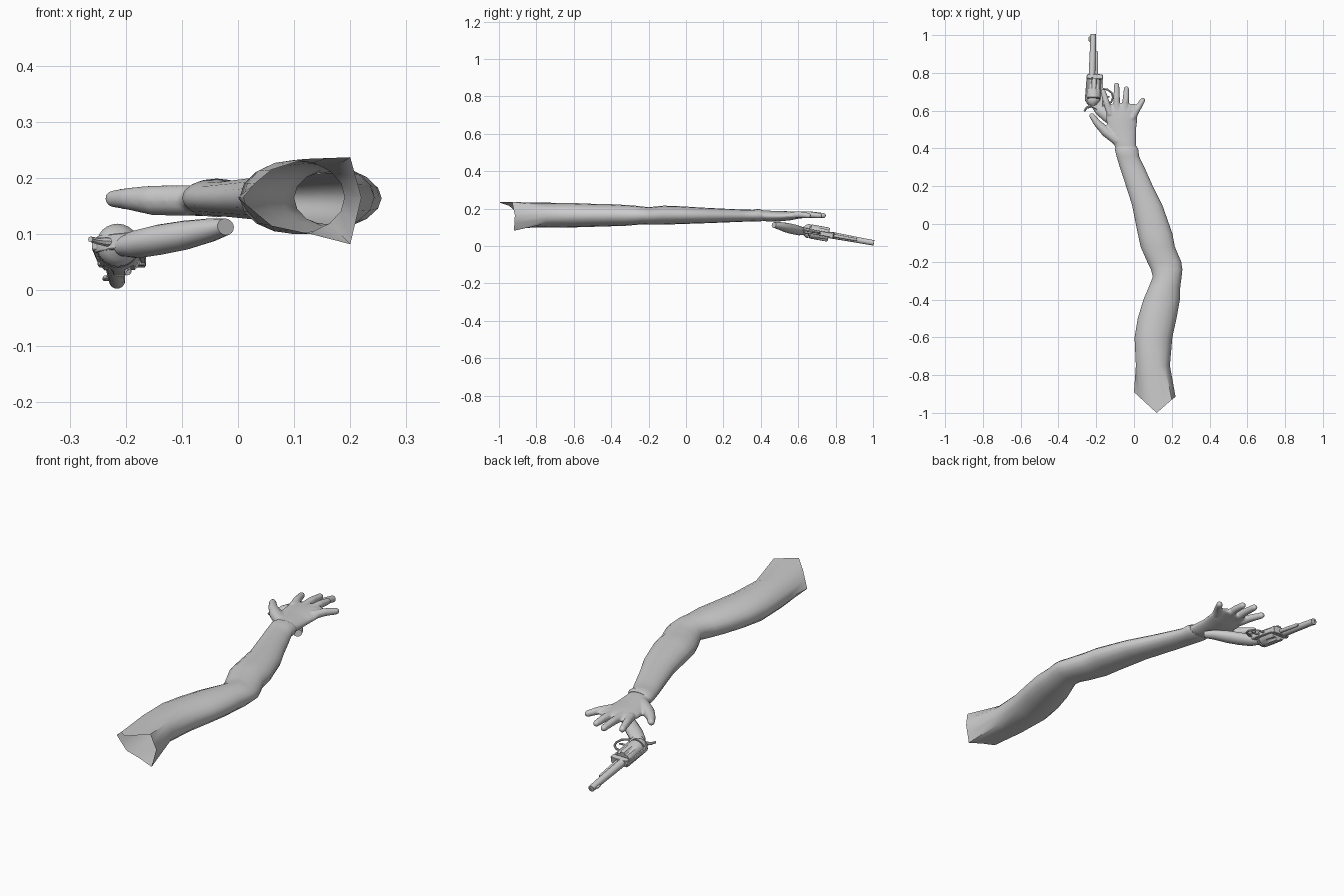
import bpy, bmesh, math
from mathutils import Vector

cube = bpy.data.objects.get("Cube")
if cube:
    bpy.data.objects.remove(cube)

grey = bpy.data.materials.new("plain grey")
grey.use_nodes = True
COL = (0.6, 0.6, 0.6, 1)
grey.diffuse_color = COL
grey.node_tree.nodes["Principled BSDF"].inputs["Base Color"].default_value = COL


def finish(name, bm, angle=40):
    bmesh.ops.recalc_face_normals(bm, faces=bm.faces)
    me = bpy.data.meshes.new(name)
    bm.to_mesh(me)
    bm.free()
    ob = bpy.data.objects.new(name, me)
    bpy.context.collection.objects.link(ob)
    me.materials.append(grey)
    bpy.ops.object.select_all(action='DESELECT')
    ob.select_set(True)
    bpy.context.view_layer.objects.active = ob
    bpy.ops.object.shade_smooth_by_angle(angle=math.radians(angle))
    return ob


def skin(bm, rings, cap_start=True, cap_end=True):
    """Bridge rings of points into a tube."""
    loops = [[bm.verts.new(p) for p in r] for r in rings]
    n = len(loops[0])
    for a, b in zip(loops, loops[1:]):
        for i in range(n):
            j = (i + 1) % n
            bm.faces.new((a[i], a[j], b[j], b[i]))
    if cap_start:
        bm.faces.new(loops[0])
    if cap_end:
        bm.faces.new(loops[-1])


def section(left, right, y, low, high, n):
    """Upright oval that fills the given width and height."""
    cx, cz = (left + right) / 2, (low + high) / 2
    return [Vector((cx + (right - left) / 2 * math.cos(t), y, cz + (high - low) / 2 * math.sin(t)))
            for t in (2 * math.pi * i / n for i in range(n))]


def tube(bm, path, n=12, wide=1.0, axis=(0, 0, 1), round_end=False):
    """Tube along (point, radius) pairs; wide stretches it across the axis."""
    pts = [Vector(p) for p, r in path]
    rad = [r for p, r in path]
    if round_end:
        t = (pts[-1] - pts[-2]).normalized()
        tip, r = pts[-1], rad[-1]
        for s in (30, 60, 82):
            pts.append(tip + t * r * math.sin(math.radians(s)))
            rad.append(r * math.cos(math.radians(s)))
    rings = []
    for i, (p, r) in enumerate(zip(pts, rad)):
        t = pts[min(i + 1, len(pts) - 1)] - pts[max(i - 1, 0)]
        side = t.cross(Vector(axis)).normalized()
        up = side.cross(t).normalized()
        rings.append([p + side * r * wide * math.cos(k) + up * r * math.sin(k)
                      for k in (2 * math.pi * j / n for j in range(n))])
    skin(bm, rings)


# Sleeve with an open, ragged shoulder end
rim = [(.22, -.915, .165), (.2, -.93, .237), (.12, -1, .234), (.06, -.945, .215),
       (0, -.89, .165), (.06, -.905, .115), (.13, -.91, .1), (.2, -.92, .082)]
rim = [Vector(p) for p in rim]
edge = []
for i, p in enumerate(rim):
    edge += [p, (p + rim[(i + 1) % 8]) / 2]
arm = [(.01, .19, -.75, .1, .232), (.003, .203, -.6, .1, .23), (.02, .225, -.5, .103, .226),
       (.05, .243, -.4, .106, .224), (.08, .245, -.33, .108, .22), (.1, .252, -.28, .112, .217),
       (.09, .256, -.24, .116, .212), (.07, .25, -.2, .114, .208), (.035, .216, -.12, .114, .216),
       (.02, .203, -.05, .117, .214), (-.01, .15, .1, .122, .205), (-.042, .1, .2, .126, .2),
       (-.075, .055, .3, .13, .195), (-.093, .026, .36, .132, .194), (-.1, .024, .39, .13, .199),
       (-.098, .015, .41, .135, .192)]
bm = bmesh.new()
skin(bm, [edge] + [section(*s, 16) for s in arm], cap_start=False)
finish("sleeve", bm, 50)

# Hand: palm, thumb and fingers fused into one skin
bm = bmesh.new()
palm = [(-.09, .015, .38, .14, .19), (-.11, .012, .43, .132, .19), (-.14, .012, .5, .132, .187),
        (-.148, .018, .56, .138, .186), (-.145, .022, .6, .146, .184), (-.12, .005, .635, .152, .178)]
skin(bm, [section(*s, 24) for s in palm])
fingers = [((-.125, .58), (-.145, .64), (-.163, .7)),
           ((-.09, .59), (-.092, .67), (-.092, .735)),
           ((-.05, .59), (-.043, .66), (-.04, .715)),
           ((-.01, .56), (.018, .61), (.046, .655))]
for base, mid, tip in fingers:
    tube(bm, [((*base, .165), .019), ((*mid, .168), .0175), ((*tip, .163), .0145)], round_end=True)
tube(bm, [((-.085, .44, .16), .028), ((-.15, .49, .16), .027), ((-.195, .535, .163), .02),
          ((-.222, .572, .163), .0155)], round_end=True)
hand = finish("hand", bm)
fuse = hand.modifiers.new("fuse", 'REMESH')
fuse.mode = 'VOXEL'
fuse.voxel_size = .005
fuse.use_smooth_shade = True
relax = hand.modifiers.new("relax", 'SMOOTH')
relax.iterations = 4

# Revolver frame of reference: along the barrel, toward the grip, and sideways
O = Vector((-.2125, .712, .07))
F = Vector((.03, .98, -.178)).normalized()
D = (Vector((1, 0, 0)) - F * F.x).normalized()
U = D.cross(F)


def G(a, b, c=0):
    return O + F * a + D * b + U * c


def gun_tube(name, path, n=16, wide=1.0):
    bm = bmesh.new()
    tube(bm, [(G(*p), r) for p, r in path], n, wide, U)
    return finish(name, bm)


def plate(name, outline, half):
    """Extrude an outline in the side plane of the revolver."""
    bm = bmesh.new()
    skin(bm, [[G(a, b, c) for a, b in outline] for c in (-half, half)])
    ob = finish(name, bm)
    bev = ob.modifiers.new("bevel", 'BEVEL')
    bev.width = .002
    return ob


# Barrel with a recessed bore
gun_tube("barrel", [((.06, -.012), .018), ((.1, -.012), .0175), ((.293, -.012), .0145),
                    ((.293, -.012 + .00001), .008), ((.25, -.012), .008)][:3])
bm = bmesh.new()
for a0, r0, a1, r1 in ((.293, .0145, .297, .0145), (.297, .0145, .297, .008), (.297, .008, .27, .008)):
    skin(bm, [[G(a, -.012 + r * math.cos(math.pi * k / 8), r * math.sin(math.pi * k / 8))
               for k in range(16)] for a, r in ((a0, r0), (a1, r1))], False, False)
finish("muzzle", bm)
gun_tube("ejector_rod", [((.07, .011), .009), ((.2, .009), .008), ((.205, .009), .005)], 12)
plate("front_sight", [(.25, -.024), (.262, -.036), (.282, -.038), (.286, -.024)], .003)

# Cylinder with six flutes on its front half
bm = bmesh.new()
rings = []
for a, r, flute in ((-.05, .035, 0), (-.046, .038, 0), (-.012, .038, 0), (.002, .038, .007),
                    (.046, .038, .008), (.052, .035, .008)):
    ring = []
    for i in range(48):
        t = 2 * math.pi * i / 48
        q = r - flute * max(0, math.cos(6 * t))
        ring.append(G(a, q * math.cos(t), q * math.sin(t)))
    rings.append(ring)
skin(bm, rings)
finish("cylinder", bm, 35)

# Frame around the cylinder
plate("top_strap", [(-.07, -.036), (-.06, -.046), (.075, -.04), (.075, -.034), (-.07, -.03)], .009)
plate("bottom_strap", [(-.09, .034), (.07, .037), (.078, .046), (-.09, .052)], .012)
plate("front_frame", [(.055, -.04), (.078, -.038), (.082, .02), (.078, .046), (.055, .046)], .016)
plate("rear_frame", [(-.054, -.042), (-.054, .05), (-.1, .052), (-.115, .03), (-.095, -.01), (-.075, -.036)], .014)
gun_tube("recoil_shield", [((-.053, 0), .038), ((-.062, 0), .038), ((-.076, .002), .03), ((-.088, .006), .016)], 24)

# Trigger, guard and hammer
gun_tube("trigger_guard", [((p), .005) for p in ((.005, .042), (.002, .072), (-.015, .095), (-.04, .102),
                                                 (-.065, .094), (-.08, .07), (-.085, .045))], 8)
gun_tube("trigger", [((-.03, .045), .006), ((-.04, .065), .005), ((-.036, .085), .003)], 8)
gun_tube("hammer", [((-.08, 0), .009), ((-.093, -.022), .008), ((-.1, -.036), .006), ((-.118, -.047), .005)], 8)

# Curved grip flaring to a flat butt
bm = bmesh.new()
tube(bm, [((-.205, .632, .078), .018), ((-.18, .606, .082), .025), ((-.14, .573, .09), .027),
          ((-.095, .54, .098), .026), ((-.05, .505, .107), .021), ((-.022, .47, .113), .015)], 16, 1.25)
finish("grip", bm)
